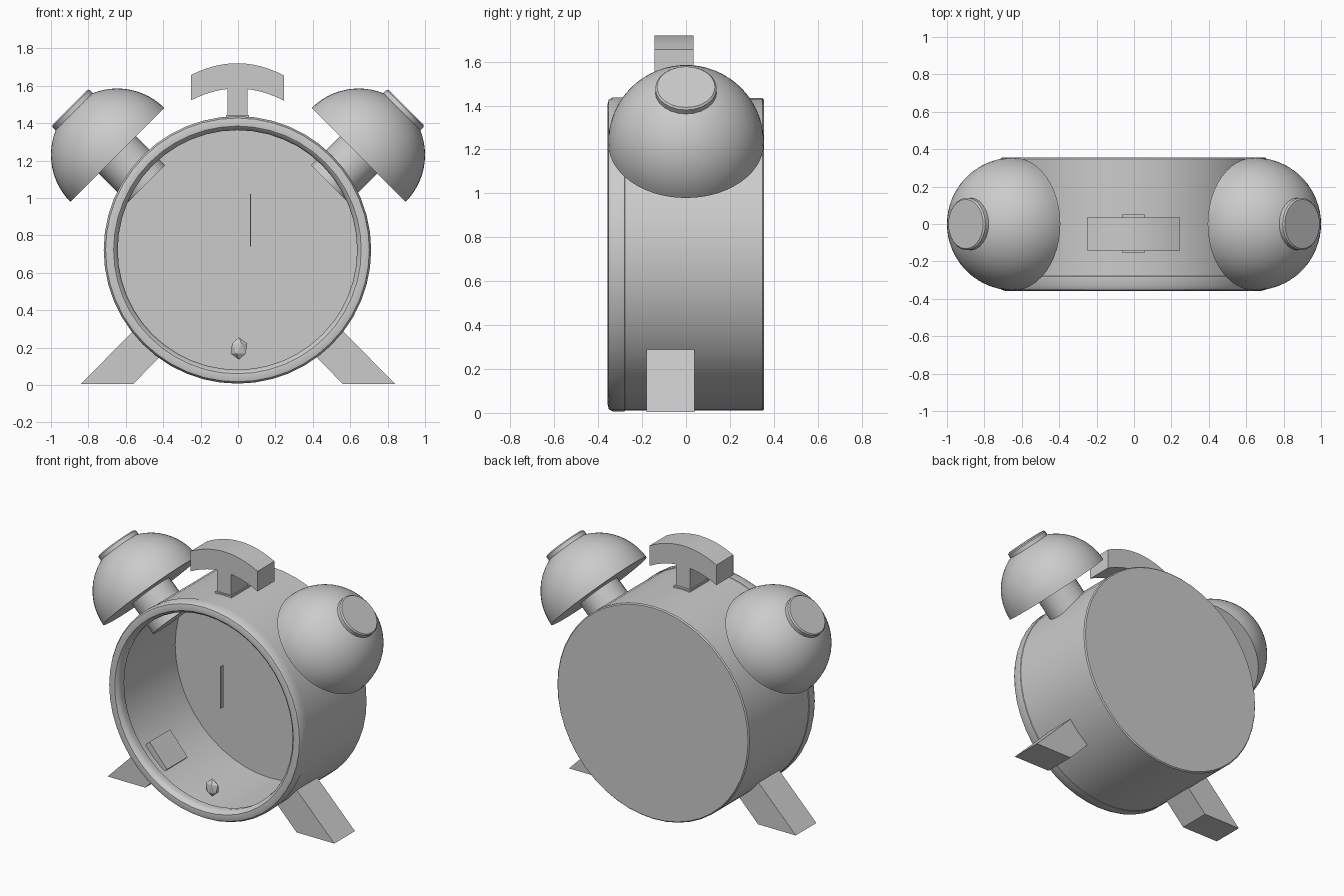
import bpy, bmesh, math
from mathutils import Matrix, Vector

if "Cube" in bpy.data.objects:
    bpy.data.objects.remove(bpy.data.objects["Cube"])

grey = bpy.data.materials.new("plain_grey")
grey.use_nodes = True
grey.diffuse_color = (0.6, 0.6, 0.6, 1)
grey.node_tree.nodes["Principled BSDF"].inputs["Base Color"].default_value = (0.6, 0.6, 0.6, 1)


def finish(name, bm, smooth=True):
    bmesh.ops.recalc_face_normals(bm, faces=bm.faces)
    mesh = bpy.data.meshes.new(name)
    bm.to_mesh(mesh)
    bm.free()
    mesh.materials.append(grey)
    ob = bpy.data.objects.new(name, mesh)
    bpy.context.collection.objects.link(ob)
    if smooth:
        bpy.ops.object.select_all(action='DESELECT')
        bpy.context.view_layer.objects.active = ob
        ob.select_set(True)
        bpy.ops.object.shade_smooth_by_angle(angle=math.radians(35))
    return ob


def lathe(name, profile, matrix, steps=48):
    """Spin (radius, height) points about local z, then place the result."""
    bm = bmesh.new()
    verts = [bm.verts.new((r, 0, h)) for r, h in profile]
    edges = [bm.edges.new(pair) for pair in zip(verts, verts[1:])]
    bmesh.ops.spin(bm, geom=verts + edges, cent=(0, 0, 0), axis=(0, 0, 1),
                   angle=math.tau, steps=steps, use_duplicate=False)
    bmesh.ops.remove_doubles(bm, verts=bm.verts, dist=0.0005)
    bm.transform(matrix)
    return finish(name, bm)


def slab(name, outline, y0, y1, smooth=False):
    """Extrude an (x, z) outline from y0 to y1."""
    bm = bmesh.new()
    face = bm.faces.new([bm.verts.new((x, y0, z)) for x, z in outline])
    ext = bmesh.ops.extrude_face_region(bm, geom=[face])
    moved = [v for v in ext["geom"] if isinstance(v, bmesh.types.BMVert)]
    bmesh.ops.translate(bm, verts=moved, vec=(0, y1 - y0, 0))
    return finish(name, bm, smooth)


def box(name, x0, x1, y0, y1, z0, z1):
    return slab(name, [(x0, z0), (x1, z0), (x1, z1), (x0, z1)], y0, y1)


# Hollow case, open at the front, local z pointing forward
case_place = Matrix.Translation((-0.003, 0, 0.722)) @ Matrix.Rotation(math.radians(90), 4, 'X')
lathe("clock_case", [(0, -0.355), (0.705, -0.355), (0.712, -0.348), (0.712, 0.32),
                     (0.704, 0.32), (0.704, -0.345), (0, -0.345)], case_place)

# Rounded front rim
lathe("front_rim", [(0.704, 0.27), (0.715, 0.28), (0.715, 0.335), (0.705, 0.352),
                    (0.685, 0.357), (0.662, 0.355), (0.647, 0.342), (0.64, 0.32),
                    (0.645, 0.28), (0.66, 0.27), (0.704, 0.27)], case_place)

# Bells with their posts, and feet
for side, label in ((1, "left"), (-1, "right")):
    place = Matrix.Translation((side * 0.645, 0, 1.23)) @ Matrix.Rotation(side * math.radians(45), 4, 'Y')
    arc = [math.radians(90 * i / 16) for i in range(17)]
    lathe(label + "_bell", [(0, 0)] + [(0.355 * math.cos(a), 0.355 * math.sin(a)) for a in arc], place)
    lathe(label + "_bell_post", [(0, -0.22), (0.14, -0.22), (0.14, 0.352), (0.132, 0.36), (0, 0.36)],
          place, 24)
    slab(label + "_foot", [(side * x, z) for x, z in
                           ((0.84, 0.005), (0.56, 0.005), (0.40, 0.17), (0.53, 0.32))], -0.18, 0.038)

# Curved handle on a short stem
top, bottom = [], []
for i in range(13):
    x = -0.25 + 0.495 * i / 12
    sag = 0.065 * ((x + 0.005) / 0.25) ** 2
    top.append((x, 1.72 - sag))
    bottom.append((x, 1.585 - sag))
slab("handle_bar", top + bottom[::-1], -0.143, 0.035, True)
box("handle_stem", -0.055, 0.05, -0.143, 0.035, 1.4, 1.6)
box("handle_foot", -0.063, 0.058, -0.153, 0.05, 1.4, 1.442)

# Clock hand and lower dial mark
box("clock_hand", 0.063, 0.069, -0.28, -0.25, 0.74, 1.02)
bm = bmesh.new()
bmesh.ops.create_icosphere(bm, subdivisions=1, radius=0.05,
                           matrix=Matrix.Translation((0.005, -0.28, 0.195)) @ Matrix.Diagonal((1, 0.6, 1.2, 1)))
finish("lower_dial_mark", bm, False)
